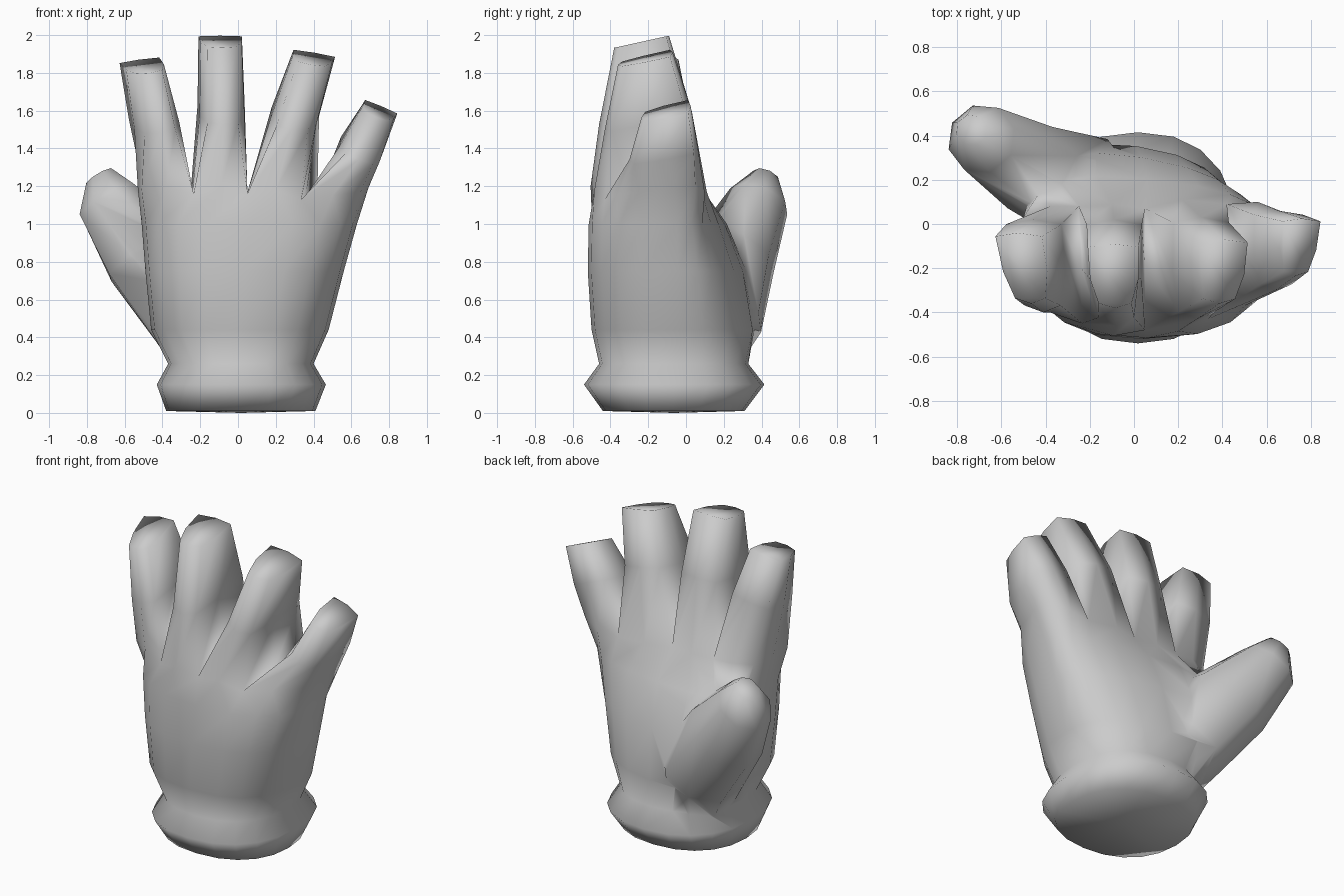
import bpy, bmesh
from math import sin, cos, pi
from mathutils import Vector


def spow(v, e):
    return abs(v) ** e * (1 if v >= 0 else -1)


def bridge(bm, a, b):
    n = len(a)
    for i in range(n):
        bm.faces.new((a[i], a[(i + 1) % n], b[(i + 1) % n], b[i]))


def finish(bm, name):
    bmesh.ops.recalc_face_normals(bm, faces=bm.faces)
    for f in bm.faces:
        f.smooth = True
    me = bpy.data.meshes.new(name)
    bm.to_mesh(me)
    bm.free()
    ob = bpy.data.objects.new(name, me)
    bpy.context.collection.objects.link(ob)
    return ob


# Cuff and palm: stacked rings
# (z, left, right, side y, front y, back y, back skew, roundness)
sections = [
    (0.01, -0.38, 0.41, -0.07, -0.44, 0.31, 0, 0.88),
    (0.15, -0.43, 0.465, -0.06, -0.54, 0.415, 0, 0.86),
    (0.26, -0.37, 0.40, -0.06, -0.46, 0.33, 0, 0.86),
    (0.44, -0.46, 0.48, -0.04, -0.50, 0.34, 0.14, 0.8),
    (0.75, -0.49, 0.56, -0.04, -0.52, 0.29, 0.17, 0.78),
    (1.00, -0.51, 0.63, -0.05, -0.515, 0.20, 0.1, 0.78),
]
bm = bmesh.new()
prev = None
for z, l, r, sy, f, b, k, e in sections:
    ring = []
    for i in range(20):
        a = pi + i * pi / 10
        x = (l + r) / 2 + (r - l) / 2 * spow(cos(a), e)
        s = sin(a)
        y = sy + spow(s, e) * ((b - sy - k * (x - 0.1)) if s > 0 else (sy - f))
        ring.append(bm.verts.new((x, y, z)))
    if prev:
        bridge(bm, prev, ring)
    else:
        # Slightly domed bottom, fanned from the middle
        mid = bm.verts.new((0.015, -0.065, 0.0))
        for i in range(20):
            bm.faces.new((mid, ring[(i + 1) % 20], ring[i]))
    prev = ring

# Knuckle ring: left side, front row, right side, back row
front = [(-0.51, -0.30, 1.18), (-0.38, -0.40, 1.2), (-0.235, -0.45, 1.16),
         (-0.09, -0.505, 1.2), (0.05, -0.48, 1.16), (0.2, -0.485, 1.18),
         (0.335, -0.43, 1.13), (0.5, -0.37, 1.15), (0.65, -0.25, 1.17)]
back = [(0.685, 0.05, 1.2), (0.56, 0.10, 1.16), (0.42, 0.09, 1.15),
        (0.22, 0.11, 1.17), (0.05, 0.07, 1.17), (-0.1, 0.09, 1.18),
        (-0.25, 0.08, 1.18), (-0.38, 0.08, 1.19), (-0.50, 0.03, 1.19)]
top = [bm.verts.new(p) for p in
       [(-0.53, -0.12, 1.18)] + front + [(0.69, -0.08, 1.19)] + back]
bridge(bm, prev, top)

# Fingers: (x, y, z, half width, half depth, slope in x, shear of front) per ring
webs = [top[0], bm.verts.new((-0.24, -0.2, 1.18)), bm.verts.new((0.05, -0.2, 1.17)),
        bm.verts.new((0.36, -0.16, 1.15)), top[10]]
fingers = [
    [(-0.455, -0.19, 1.53, 0.125, 0.21, 0.14, 0.045),
     (-0.525, -0.20, 1.835, 0.105, 0.16, 0.14, 0.06)],
    [(-0.09, -0.22, 1.58, 0.125, 0.24, 0.0, 0.01),
     (-0.095, -0.235, 1.965, 0.115, 0.145, 0.0, 0.01)],
    [(0.305, -0.2, 1.55, 0.125, 0.23, -0.2, -0.02),
     (0.405, -0.215, 1.875, 0.11, 0.145, -0.17, -0.02)],
    [(0.655, -0.12, 1.38, 0.11, 0.18, -0.4, -0.015),
     (0.76, -0.105, 1.595, 0.085, 0.13, -0.42, -0.03)],
]
shape = [(-0.65, -0.85), (0, -1), (0.65, -0.85), (0.95, -0.1),
         (1, 0.9), (0, 1), (-1, 0.9), (-0.95, -0.1)]
for k, rings in enumerate(fingers):
    j = 2 * k
    ring = [top[1 + j], top[2 + j], top[3 + j], webs[k + 1],
            top[17 - j], top[18 - j], top[19 - j], webs[k]]
    for x, y, z, w, d, sx, sh in rings:
        nxt = [bm.verts.new((x + u * w + sh * (1 - v) / 2, y + v * d,
                             z + sx * u * w + 0.22 * v * d)) for u, v in shape]
        bridge(bm, ring, nxt)
        ring = nxt
    bm.faces.new(ring)
glove = finish(bm, "glove")

# Thumb: tapered loft rooted in the palm (x, y, z, radius across, radius up)
bm = bmesh.new()
axis = Vector((-0.47, 0.26, 0.84)).normalized()
across = Vector((0.48, 0.87, 0)).normalized()
up = across.cross(axis).normalized()
prev = None
for x, y, z, ra, ru in [(-0.17, 0.09, 0.29, 0.19, 0.18),
                        (-0.24, 0.165, 0.53, 0.25, 0.27),
                        (-0.47, 0.255, 0.84, 0.21, 0.27),
                        (-0.69, 0.385, 1.12, 0.16, 0.18),
                        (-0.735, 0.425, 1.25, 0.07, 0.085)]:
    ring = [bm.verts.new(Vector((x, y, z)) + across * ra * cos(i * pi / 4)
                         + up * ru * sin(i * pi / 4)) for i in range(8)]
    if prev:
        bridge(bm, prev, ring)
    else:
        bm.faces.new(ring)
    prev = ring
bm.faces.new(prev)
thumb = finish(bm, "thumb_cutter")

# Merge the thumb into the glove
mod = glove.modifiers.new("join_thumb", 'BOOLEAN')
mod.operation = 'UNION'
mod.solver = 'EXACT'
mod.object = thumb
bpy.context.view_layer.objects.active = glove
bpy.ops.object.modifier_apply(modifier=mod.name)
bpy.data.objects.remove(thumb)
